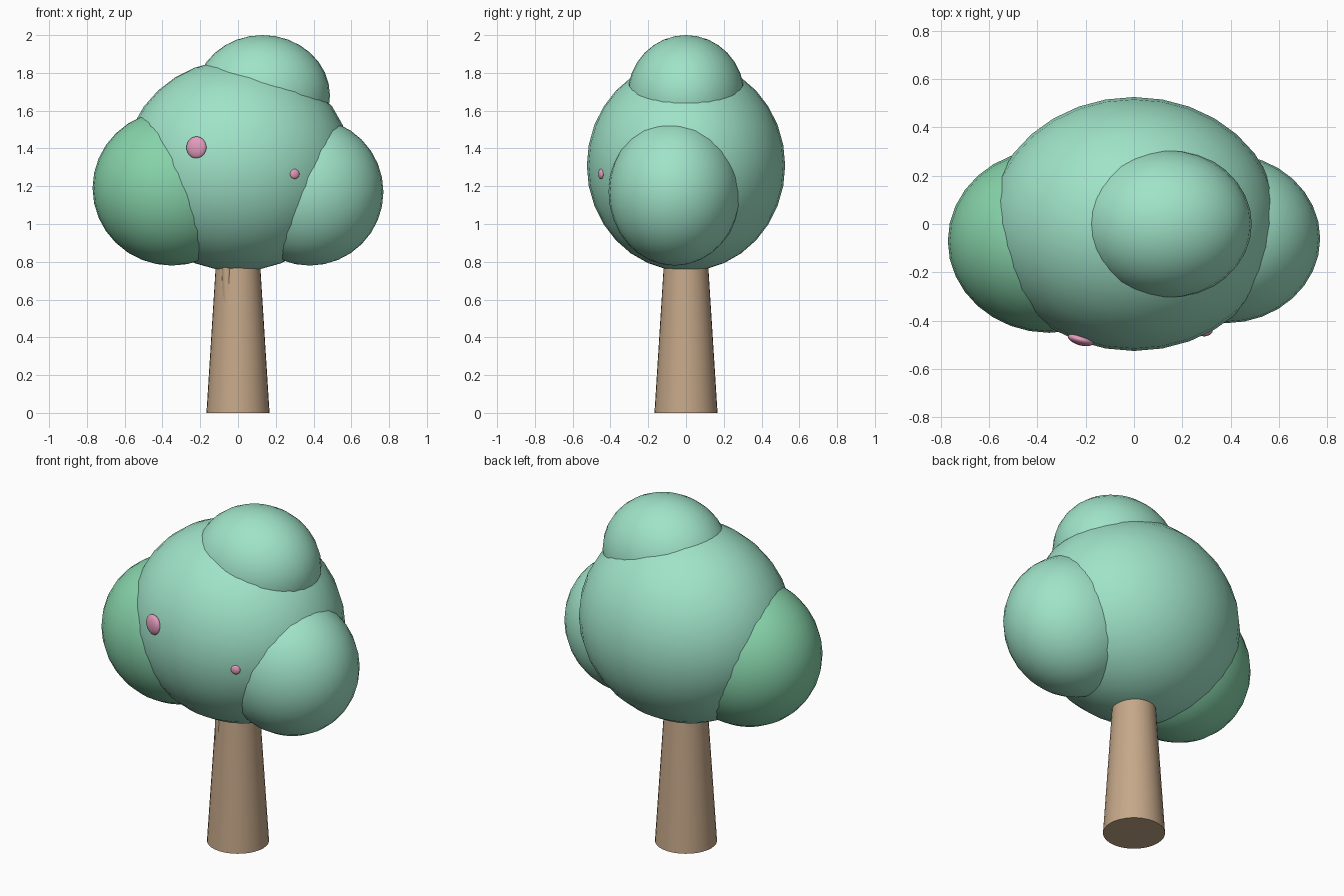
import bpy
from math import radians
from mathutils import Vector

if "Cube" in bpy.data.objects:
    bpy.data.objects.remove(bpy.data.objects["Cube"])


def material(name, rgb):
    m = bpy.data.materials.new(name)
    m.diffuse_color = (*rgb, 1)
    m.use_nodes = True
    m.node_tree.nodes["Principled BSDF"].inputs["Base Color"].default_value = m.diffuse_color
    return m


LEAF = material("leaf", (0.35, 0.77, 0.58))
LEAF_DARK = material("leaf_dark", (0.24, 0.65, 0.40))
BARK = material("bark", (0.56, 0.39, 0.25))
PINK = material("pink", (0.79, 0.33, 0.51))


def finish(name, mat):
    o = bpy.context.object
    o.name = name
    o.data.materials.append(mat)
    bpy.ops.object.shade_smooth_by_angle(angle=radians(40))
    return o


def ball(name, centre, radii, mat, turn=0, segments=32):
    bpy.ops.mesh.primitive_uv_sphere_add(
        segments=segments, ring_count=segments // 2, radius=1,
        location=centre, rotation=(0, 0, radians(turn)))
    bpy.context.object.scale = radii
    return finish(name, mat)


def limb(name, start, end, r1, r2, mat, sides=32):
    a, b = Vector(start), Vector(end)
    bpy.ops.mesh.primitive_cone_add(
        vertices=sides, radius1=r1, radius2=r2, depth=(b - a).length,
        location=(a + b) / 2,
        rotation=(b - a).to_track_quat('Z', 'Y').to_euler())
    return finish(name, mat)


# Tapered trunk and the small branch that just breaks its front surface
limb("trunk", (0, 0, 0), (0, 0, 0.95), 0.167, 0.107, BARK)
limb("branch", (-0.05, -0.088, 0.50), (-0.062, -0.088, 0.85), 0.028, 0.026, BARK, 16)

# Overlapping foliage masses
ball("crown_main", (0, 0, 1.31), (0.60, 0.525, 0.56), LEAF)
ball("crown_left", (-0.35, -0.07, 1.19), (0.42, 0.38, 0.41), LEAF_DARK)
ball("crown_right", (0.38, -0.06, 1.17), (0.39, 0.35, 0.39), LEAF)
ball("crown_top", (0.13, 0, 1.68), (0.357, 0.31, 0.32), LEAF)

# Flattened blossoms on the front of the crown
ball("blossom_large", (-0.22, -0.478, 1.405), (0.055, 0.024, 0.058), PINK, -16, 24)
ball("blossom_small", (0.30, -0.45, 1.265), (0.026, 0.013, 0.026), PINK, 18, 24)
